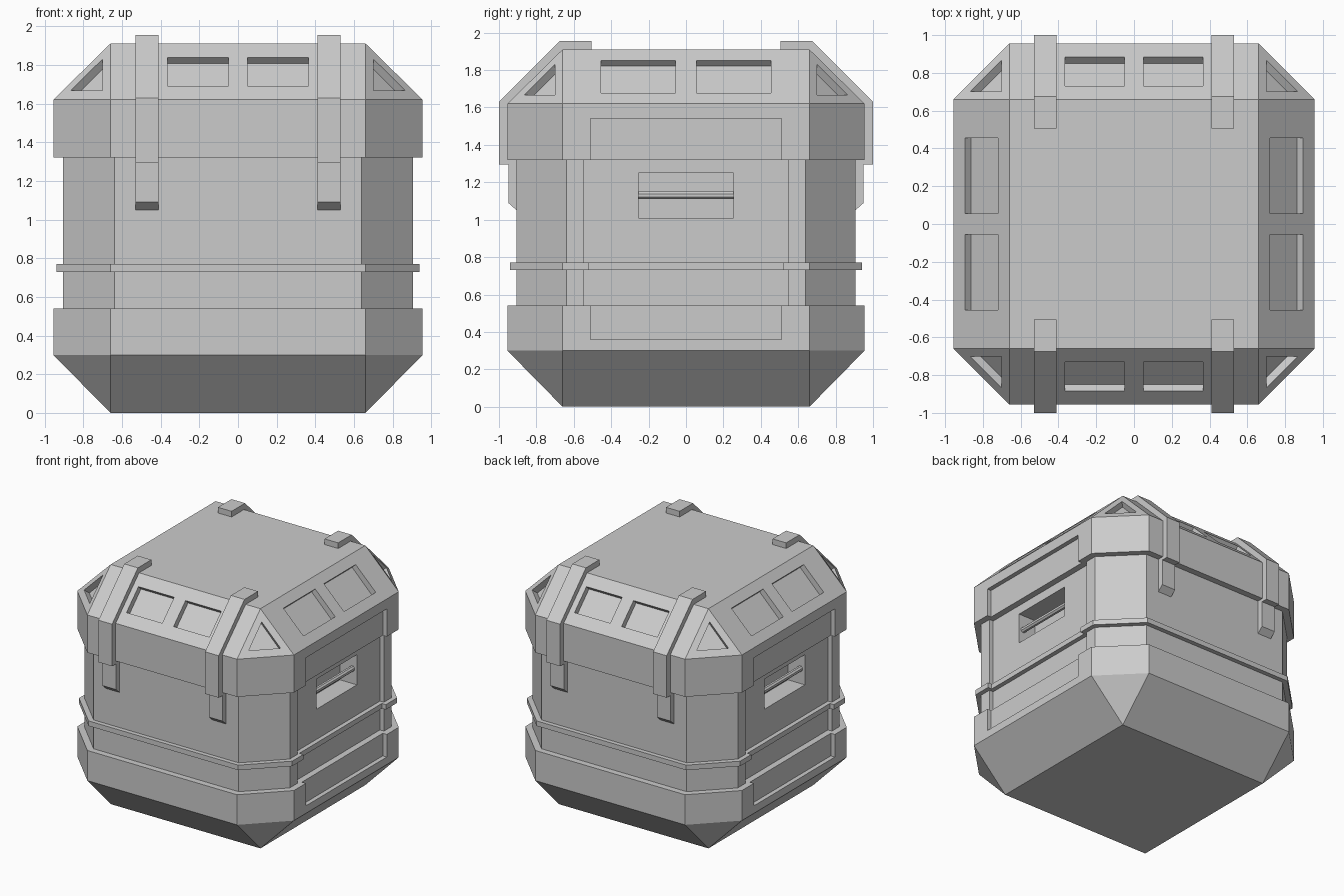
import bpy, bmesh, math
from itertools import product
from mathutils import Matrix, Vector

cube = bpy.data.objects.get("Cube")
if cube:
    bpy.data.objects.remove(cube, do_unlink=True)

grey = bpy.data.materials.new("plain grey")
grey.use_nodes = True
grey.diffuse_color = (0.6, 0.6, 0.6, 1)
grey.node_tree.nodes["Principled BSDF"].inputs["Base Color"].default_value = (0.6, 0.6, 0.6, 1)


def finish(name, bm):
    bmesh.ops.recalc_face_normals(bm, faces=bm.faces)
    mesh = bpy.data.meshes.new(name)
    bm.to_mesh(mesh)
    bm.free()
    mesh.materials.append(grey)
    obj = bpy.data.objects.new(name, mesh)
    bpy.context.collection.objects.link(obj)
    return obj


def hulls(name, pieces):
    """One object made of convex solids, each given by its corner points."""
    bm = bmesh.new()
    for points in pieces:
        part = bmesh.new()
        for p in points:
            part.verts.new(p)
        bmesh.ops.remove_doubles(part, verts=part.verts, dist=0.0001)
        bmesh.ops.convex_hull(part, input=part.verts)
        bmesh.ops.dissolve_limit(part, angle_limit=0.01, verts=part.verts, edges=part.edges)
        temp = bpy.data.meshes.new("temp")
        part.to_mesh(temp)
        part.free()
        bm.from_mesh(temp)
        bpy.data.meshes.remove(temp)
    return finish(name, bm)


def rings(*levels):
    """Corner points of chamfered squares given as (z, half width, flat half width)."""
    return [(sx * a, sy * b, z) for z, h, c in levels
            for a, b in ((h, c), (c, h)) for sx, sy in product((-1, 1), repeat=2)]


def box(low, high, matrix=Matrix()):
    return [matrix @ Vector(p) for p in product(*zip(low, high))]


def side_boxes(x_in, half_y, z0, z1, x_out=1.2):
    return [box((s * x_in, -half_y, z0), (s * x_out, half_y, z1)) for s in (-1, 1)]


def cut(obj, pieces):
    cutter = hulls("cutter", pieces)
    cutter.hide_render = True
    mod = obj.modifiers.new("cut", "BOOLEAN")
    mod.operation = "DIFFERENCE"
    mod.solver = "EXACT"
    mod.object = cutter
    bpy.context.view_layer.objects.active = obj
    bpy.ops.object.modifier_apply(modifier=mod.name)
    bpy.data.objects.remove(cutter, do_unlink=True)


# Tapered base with recessed side panels
base = hulls("base", [rings((0, 0.66, 0.66), (0.3, 0.955, 0.66), (0.54, 0.955, 0.66))])
cut(base, side_boxes(0.92, 0.51, 0.36, 0.7))

# Main body with recessed sides and handle pockets
body = hulls("body", [rings((0.5, 0.905, 0.64), (1.36, 0.905, 0.64))])
cut(body, side_boxes(0.87, 0.545, 0.4, 1.5))
cut(body, side_boxes(0.72, 0.255, 1.01, 1.25))

# Rib around the body
rib = hulls("rib", [rings((0.73, 0.94, 0.66), (0.77, 0.94, 0.66))])
cut(rib, side_boxes(0.905, 0.52, 0.6, 0.9))

# Lid with side panels, sloped windows and corner windows
lid = hulls("lid", [rings((1.32, 0.955, 0.66), (1.62, 0.955, 0.66), (1.91, 0.66, 0.66))])
cuts = side_boxes(0.92, 0.51, 1.2, 1.54)
depth = 0.045
for k in range(4):
    turn = Matrix.Rotation(k * math.pi / 2, 4, "Z")
    half_w, mid, half_l = ((0.1575, 0.2075, 0.106), (0.2, 0.255, 0.124))[k % 2]
    for s in (-1, 1):
        place = (turn @ Matrix.Translation((s * mid, -0.8075, 1.765))
                 @ Matrix.Rotation(math.pi / 4, 4, "X"))
        cuts.append(box((-half_w, -half_l, -depth), (half_w, half_l, 0.1), place))
    normal = Vector((1, 1, 1)).normalized()
    triangle = [Vector(p) for p in ((0.865, 0.7, 1.665), (0.7, 0.865, 1.665), (0.7, 0.7, 1.83))]
    cuts.append([turn @ (p + normal * d) for p in triangle for d in (-depth, 0.06)])
cut(lid, cuts)

# Latches folded over the lid, front and back
profile = [(0.505, 1.9), (0.505, 1.955), (0.675, 1.955), (1.0, 1.63), (1.0, 1.295), (0.95, 1.295),
           (0.95, 1.09), (0.905, 1.05), (0.89, 1.05), (0.89, 1.6), (0.62, 1.87)]
for end, sy in (("front", -1), ("back", 1)):
    for side, sx in (("left", 1), ("right", -1)):
        bm = bmesh.new()
        face = bm.faces.new([bm.verts.new((sx * 0.47 - 0.06, sy * y, z)) for y, z in profile])
        new = bmesh.ops.extrude_face_region(bm, geom=[face])["geom"]
        bmesh.ops.translate(bm, vec=(0.12, 0, 0),
                            verts=[v for v in new if isinstance(v, bmesh.types.BMVert)])
        finish(f"{end}_{side}_latch", bm)

# Handle bars across the side pockets
for side, sx in (("left", 1), ("right", -1)):
    bm = bmesh.new()
    bmesh.ops.create_cone(bm, cap_ends=True, segments=8, radius1=0.022, radius2=0.022, depth=0.52,
                          matrix=Matrix.Translation((sx * 0.83, 0, 1.13))
                          @ Matrix.Rotation(math.pi / 2, 4, "X")
                          @ Matrix.Rotation(math.pi / 8, 4, "Z"))
    finish(f"{side}_handle", bm)
